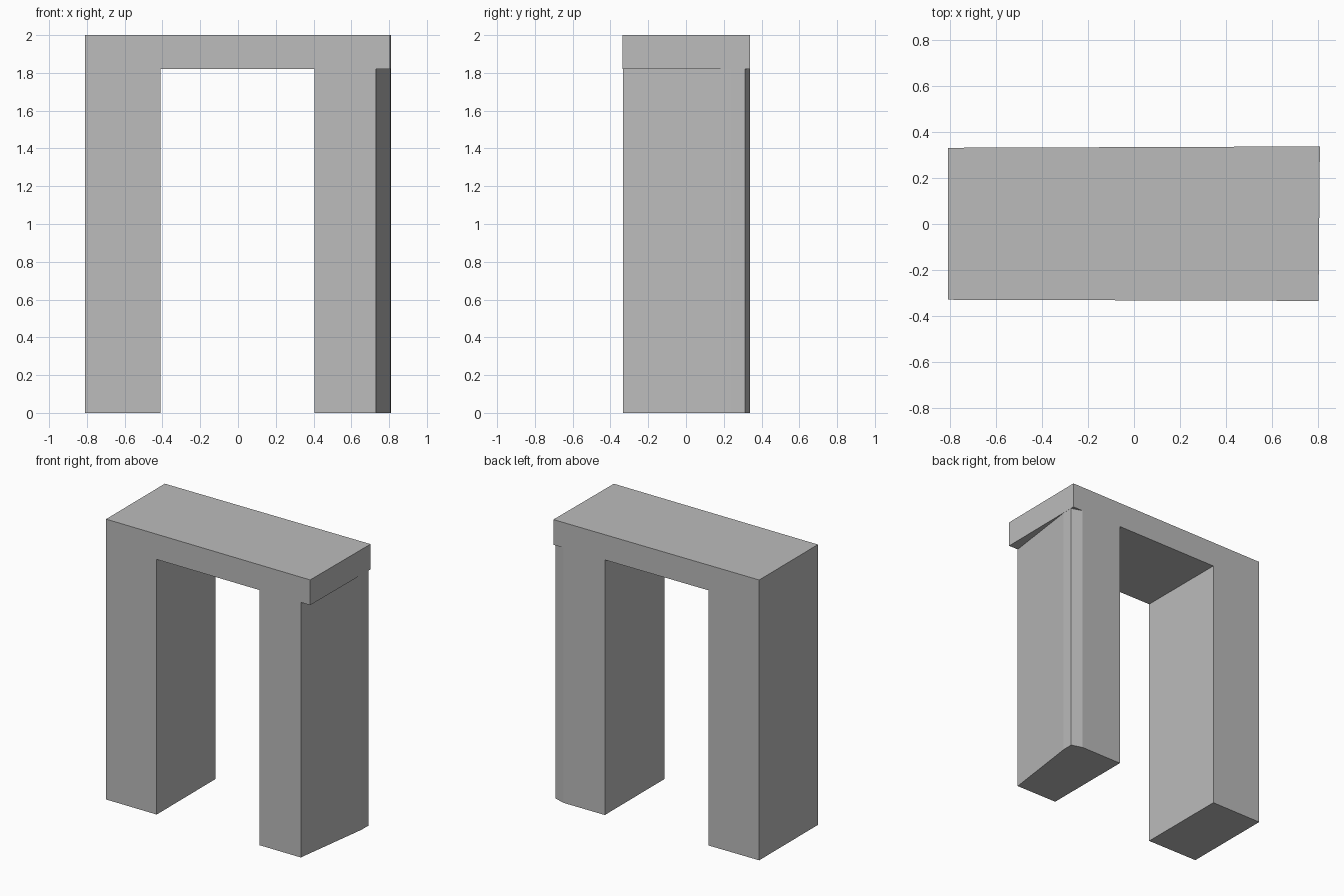
import bpy
import bmesh

cube = bpy.data.objects.get("Cube")
if cube:
    bpy.data.objects.remove(cube, do_unlink=True)

stone = bpy.data.materials.new("grey_stone")
stone.use_nodes = True
stone.diffuse_color = (0.5, 0.5, 0.5, 1)
stone.node_tree.nodes["Principled BSDF"].inputs["Base Color"].default_value = (0.5, 0.5, 0.5, 1)


def prism(name, plan, bottom, top):
    """Extrude a plan outline upward into a closed solid."""
    bm = bmesh.new()
    face = bm.faces.new([bm.verts.new((x, y, bottom)) for x, y in plan])
    raised = bmesh.ops.extrude_face_region(bm, geom=[face])["geom"]
    for v in raised:
        if isinstance(v, bmesh.types.BMVert):
            v.co.z = top
    bmesh.ops.recalc_face_normals(bm, faces=bm.faces)
    mesh = bpy.data.meshes.new(name)
    bm.to_mesh(mesh)
    bm.free()
    mesh.materials.append(stone)
    obj = bpy.data.objects.new(name, mesh)
    bpy.context.collection.objects.link(obj)
    return obj


def cut(target, cutter):
    """Subtract a cutter, then discard it."""
    cutter.hide_render = True
    mod = target.modifiers.new("cut", 'BOOLEAN')
    mod.operation = 'DIFFERENCE'
    mod.solver = 'EXACT'
    mod.object = cutter
    bpy.context.view_layer.objects.active = target
    bpy.ops.object.modifier_apply(modifier=mod.name)
    bpy.data.objects.remove(cutter, do_unlink=True)


LINTEL = 1.82

# Gateway block with its slightly skewed footprint
arch = prism("stone_archway", [(-0.81, -0.33), (0.804, -0.335), (0.81, 0.338), (-0.81, 0.332)], 0, 2)

# Passage between the two legs
cut(arch, prism("passage_cutter", [(-0.41, -1), (0.405, -1), (0.405, 1), (-0.41, 1)], -1, LINTEL))

# Tapered outer wall and clipped back corner under the overhanging lintel
cut(arch, prism("outer_wall_cutter",
                [(0.73, -0.6), (0.73, -0.334), (0.808, 0.235), (0.809, 0.313),
                 (0.73, 0.337), (0.73, 0.6), (1.2, 0.6), (1.2, -0.6)], -1, LINTEL))
